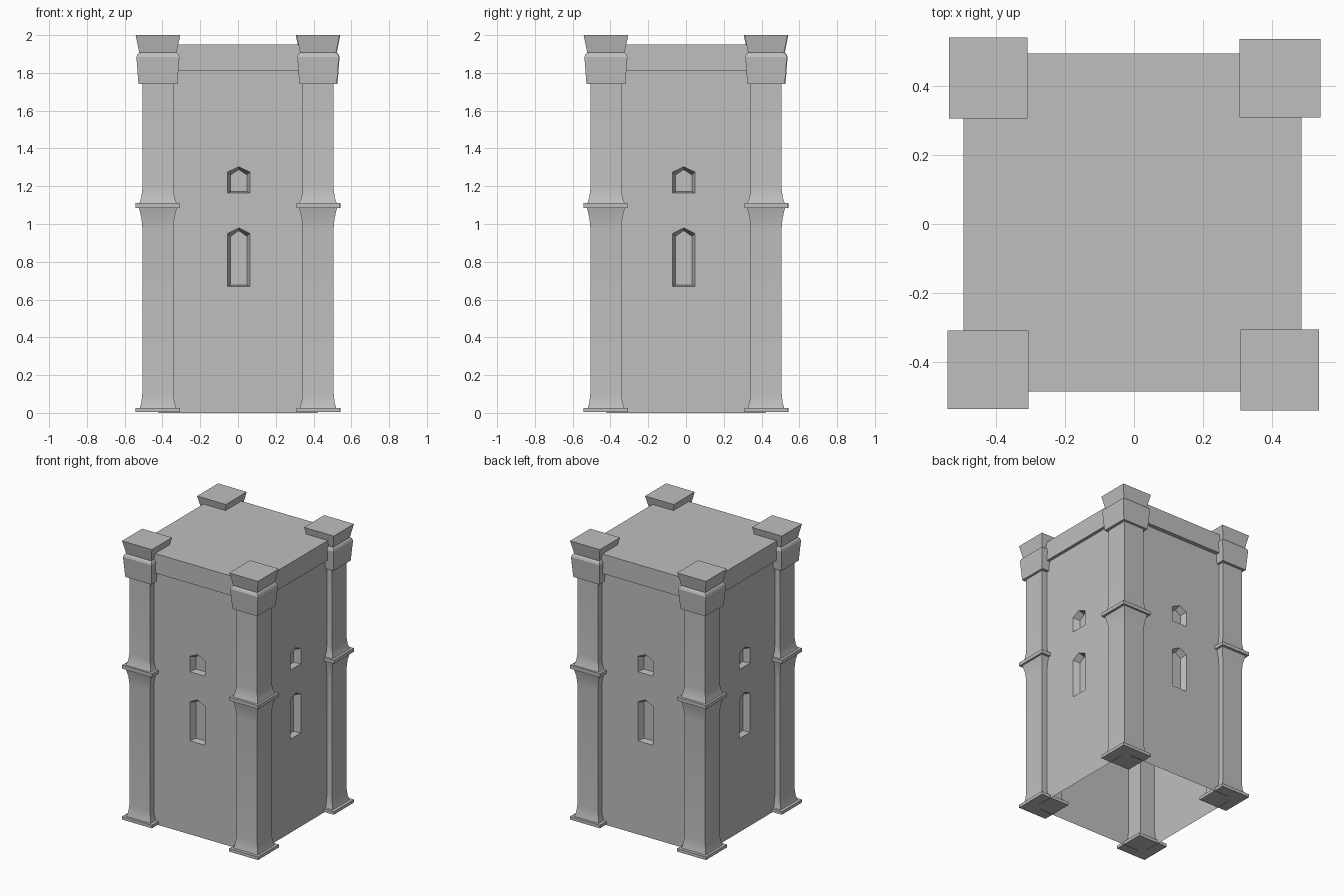
import bpy, bmesh
from math import pi
from mathutils import Matrix, Vector

if "Cube" in bpy.data.objects:
    bpy.data.objects.remove(bpy.data.objects["Cube"], do_unlink=True)

stone = bpy.data.materials.new("grey_stone")
stone.use_nodes = True
GREY = (0.52, 0.52, 0.52, 1)
stone.diffuse_color = GREY
stone.node_tree.nodes["Principled BSDF"].inputs["Base Color"].default_value = GREY


def add_object(name, bm, smooth=False):
    mesh = bpy.data.meshes.new(name)
    bm.to_mesh(mesh)
    bm.free()
    mesh.materials.append(stone)
    obj = bpy.data.objects.new(name, mesh)
    bpy.context.collection.objects.link(obj)
    if smooth:
        bpy.ops.object.select_all(action='DESELECT')
        obj.select_set(True)
        bpy.context.view_layer.objects.active = obj
        bpy.ops.object.shade_smooth_by_angle(angle=pi / 6)
    return obj


def loft(name, profile, center, turn=0, smooth=False):
    """Stack rectangles (height, half width, half depth) into a closed solid."""
    bm = bmesh.new()
    rings = []
    for z, hx, hy in profile:
        rings.append([bm.verts.new((center[0] + sx * hx, center[1] + sy * hy, z))
                      for sx, sy in ((-1, -1), (1, -1), (1, 1), (-1, 1))])
    bm.faces.new(rings[0][::-1])
    bm.faces.new(rings[-1])
    for low, high in zip(rings, rings[1:]):
        for i in range(4):
            j = (i + 1) % 4
            bm.faces.new((low[i], low[j], high[j], high[i]))
    bm.transform(Matrix.Rotation(turn * pi / 2, 4, 'Z'))
    return add_object(name, bm, smooth)


# Corner post parts: (height, half width)
POST_PARTS = {
    "base": [(0.004, 0.118), (0.026, 0.118)],
    "lower_shaft": [(0.026, 0.096), (0.06, 0.087), (0.11, 0.082), (0.97, 0.082),
                    (1.03, 0.087), (1.085, 0.1)],
    "band": [(1.085, 0.118), (1.11, 0.118)],
    "upper_shaft": [(1.11, 0.099), (1.14, 0.088), (1.19, 0.082), (1.74, 0.082)],
    "capital": [(1.74, 0.103), (1.885, 0.114), (1.9, 0.108), (1.907, 0.1)],
    "cap_block": [(1.907, 0.099), (2.0, 0.118)],
}
CORNERS = ("front_right", "front_left", "back_left", "back_right")
for turn, corner in enumerate(CORNERS):
    for part, profile in POST_PARTS.items():
        trim = 0.0 if "shaft" in part else 0.004
        loft(f"{corner}_post_{part}", [(z, h, h - trim) for z, h in profile],
             (-0.424, -0.424), turn, "shaft" in part)

# Roof slab with overhanging rim
loft("roof_slab", [(1.81, 0.491, 0.491), (1.95, 0.491, 0.491)], (-0.004, 0.004))

WALL_Y, DEPTH = -0.465, 0.045


def window_outline(x, sill, spring, apex, half):
    return [(x - half, sill), (x + half, sill), (x + half, spring),
            (x, apex), (x - half, spring)]


def add_loop(bm, points, y):
    verts = [bm.verts.new((px, y, pz)) for px, pz in points]
    return verts, [bm.edges.new((verts[i], verts[i - 1])) for i in range(len(verts))]


def wall(name, turn, shift):
    """Wall panel with two splayed, pointed window recesses."""
    bm = bmesh.new()
    edges = add_loop(bm, [(-0.42, 0), (0.42, 0), (0.42, 1.81), (-0.42, 1.81)], WALL_Y)[1]
    openings = []
    for sill, spring, apex in ((0.67, 0.95, 0.98), (1.165, 1.275, 1.303)):
        verts, loop = add_loop(bm, window_outline(shift, sill, spring, apex, 0.06), WALL_Y)
        edges += loop
        openings.append((verts, window_outline(shift, sill + 0.006, spring - 0.015,
                                               apex - 0.015, 0.043)))
    bmesh.ops.triangle_fill(bm, use_beauty=True, use_dissolve=False, edges=edges,
                            normal=Vector((0, -1, 0)))
    for front, points in openings:
        back = [bm.verts.new((px, WALL_Y + DEPTH, pz)) for px, pz in points]
        bm.faces.new(back)
        for i in range(len(front)):
            bm.faces.new((front[i - 1], front[i], back[i], back[i - 1]))
    bmesh.ops.recalc_face_normals(bm, faces=bm.faces[:])
    if max(bm.faces, key=lambda f: f.calc_area()).normal.y > 0:
        bmesh.ops.reverse_faces(bm, faces=bm.faces[:])
    bm.transform(Matrix.Rotation(turn * pi / 2, 4, 'Z'))
    return add_object(name, bm)


# Four walls, open below
WALLS = (("front_wall", 0.004), ("left_wall", -0.012), ("back_wall", 0.004), ("right_wall", 0.0))
for turn, (name, shift) in enumerate(WALLS):
    wall(name, turn, shift)
